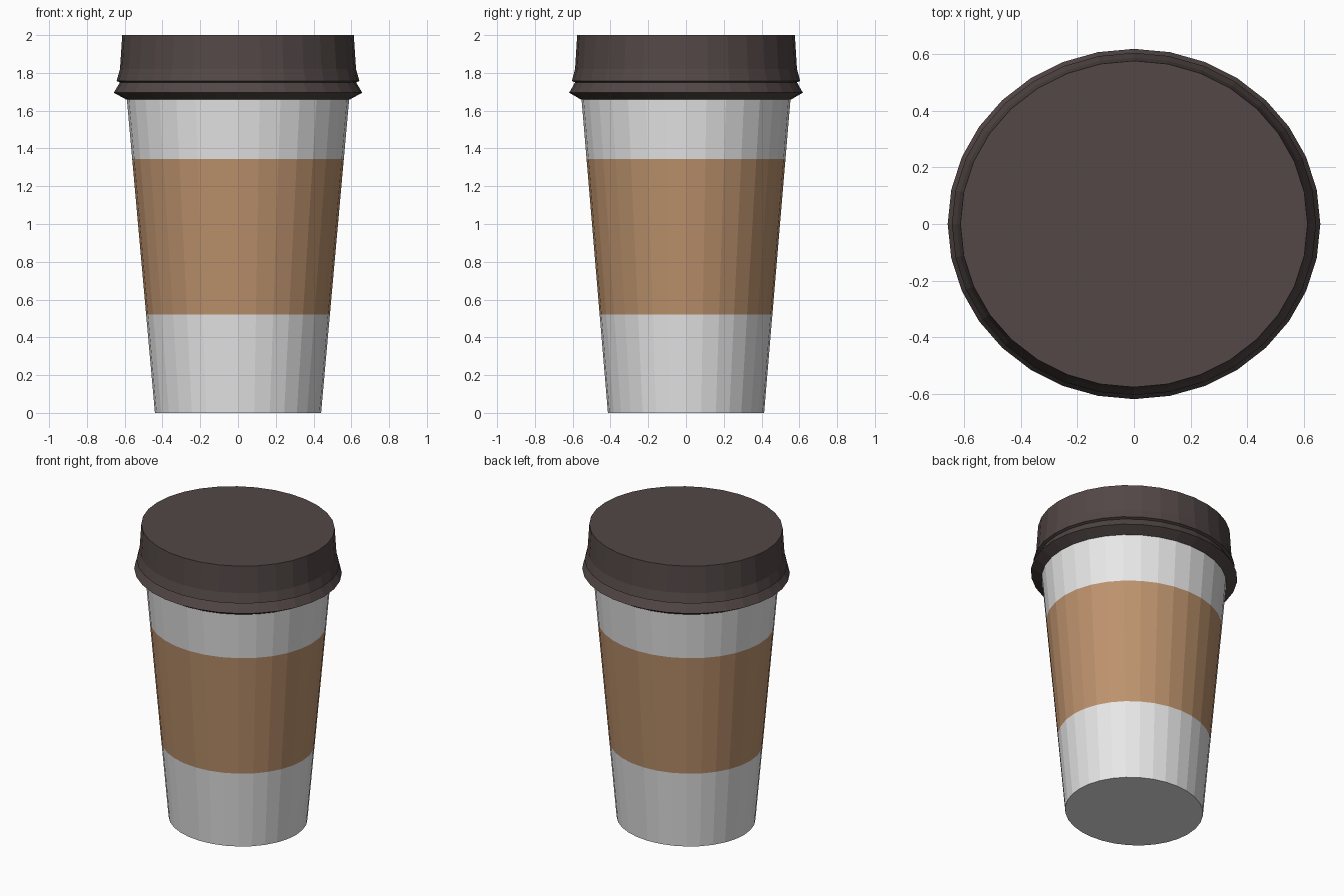
import bpy, bmesh
from math import cos, sin, tau

SIDES = 32
DEPTH = 0.94  # the cup is slightly narrower front to back

cube = bpy.data.objects.get("Cube")
if cube:
    bpy.data.objects.remove(cube, do_unlink=True)


def material(name, rgb):
    mat = bpy.data.materials.new(name)
    mat.use_nodes = True
    mat.diffuse_color = (*rgb, 1)
    bsdf = next(n for n in mat.node_tree.nodes if n.type == 'BSDF_PRINCIPLED')
    bsdf.inputs["Base Color"].default_value = (*rgb, 1)
    return mat


def lathe(name, profile, mats, band_mats, cap_top=True, cap_bottom=True):
    """Spin (radius, z) points into an oval; band_mats colours each band."""
    bm = bmesh.new()
    rings = [[bm.verts.new((r * cos(tau * i / SIDES),
                            r * DEPTH * sin(tau * i / SIDES), z))
              for i in range(SIDES)] for r, z in profile]
    for low, high, index in zip(rings, rings[1:], band_mats):
        for i in range(SIDES):
            j = (i + 1) % SIDES
            face = bm.faces.new((low[i], low[j], high[j], high[i]))
            face.material_index = index
    if cap_bottom:
        bm.faces.new(rings[0][::-1])
    if cap_top:
        bm.faces.new(rings[-1])
    mesh = bpy.data.meshes.new(name)
    bm.to_mesh(mesh)
    bm.free()
    for mat in mats:
        mesh.materials.append(mat)
    obj = bpy.data.objects.new(name, mesh)
    bpy.context.collection.objects.link(obj)
    return obj


paper = material("white paper", (0.8, 0.8, 0.8))
card = material("brown cardboard", (0.51, 0.29, 0.153))
plastic = material("dark brown plastic", (0.084, 0.063, 0.061))


def wall(z):
    """Tapered cup wall at a given height."""
    return (0.44 + 0.0895 * z, z)


# Cup body with the flush sleeve band around its middle
lathe("cup_body", [wall(z) for z in (0, 0.52, 1.345, 1.68)],
      [paper, card], [0, 1, 0])

# Lid: flared lower lip, undercut groove, then the tall upper rim
lid_profile = [(0.59, 1.658), (0.658, 1.695), (0.625, 1.75),
               (0.643, 1.757), (0.625, 1.82), (0.613, 2.0)]
lathe("lid", lid_profile, [plastic], [0] * 5)
